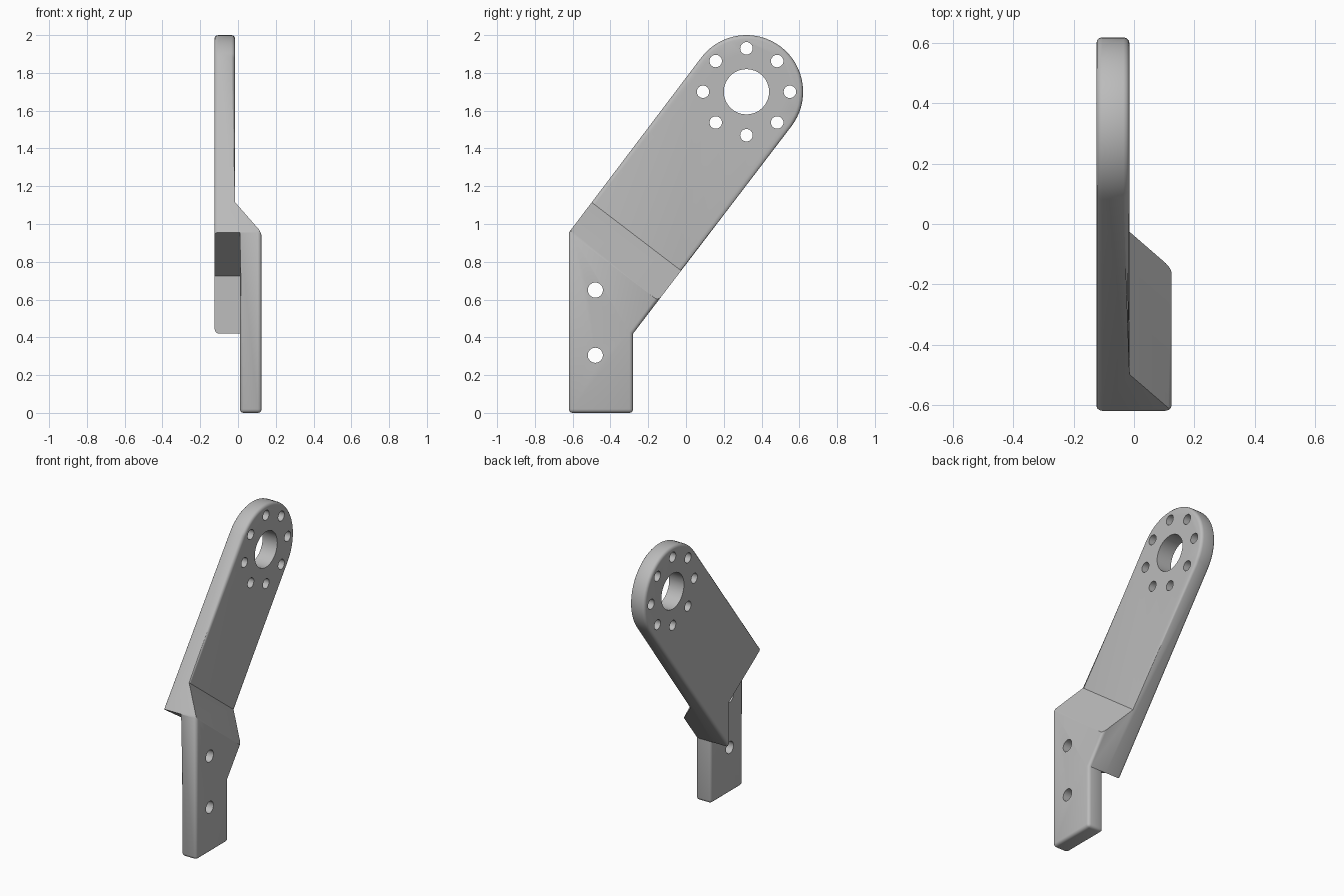
import bpy, bmesh, math
from mathutils import Vector, Matrix

if "Cube" in bpy.data.objects:
    bpy.data.objects.remove(bpy.data.objects["Cube"], do_unlink=True)

# Main dimensions (profiles are in the y-z plane)
HALF_X, INNER_X, ARM_X = 0.125, 0.01, -0.015
HUB, HUB_R = Vector((0.32, 1.70)), 0.30
SHOULDER = Vector((-0.62, 0.955))
ELBOW = Vector((-0.28, 0.42))
ALONG = Vector((0.607, 0.795)).normalized()
ACROSS = Vector((ALONG.y, -ALONG.x))


def prism(name, base, sweep):
    """Solid made by sweeping a closed 3D profile along a vector."""
    bm = bmesh.new()
    face = bm.faces.new([bm.verts.new(p) for p in base])
    out = bmesh.ops.extrude_face_region(bm, geom=[face])
    bmesh.ops.translate(bm, vec=sweep, verts=[v for v in out["geom"] if isinstance(v, bmesh.types.BMVert)])
    bmesh.ops.recalc_face_normals(bm, faces=bm.faces)
    return finish(name, bm)


def finish(name, bm):
    mesh = bpy.data.meshes.new(name)
    bm.to_mesh(mesh)
    bm.free()
    obj = bpy.data.objects.new(name, mesh)
    bpy.context.collection.objects.link(obj)
    return obj


def cut(obj, cutter):
    mod = obj.modifiers.new("cut", "BOOLEAN")
    mod.operation, mod.solver, mod.object = "DIFFERENCE", "EXACT", cutter
    cutter.hide_render = True
    bpy.context.view_layer.objects.active = obj
    bpy.ops.object.modifier_apply(modifier=mod.name)
    bpy.data.objects.remove(cutter, do_unlink=True)


# Full-thickness outline: foot, slanted arm and round hub end
outline = [Vector((-0.62, 0)), Vector((-0.28, 0)), ELBOW]
start = math.atan2(ACROSS.y, ACROSS.x)
for i in range(33):
    a = start + math.pi * i / 32
    outline.append(HUB + HUB_R * Vector((math.cos(a), math.sin(a))))
outline.append(SHOULDER)
bracket = prism("offset_bracket", [(-HALF_X, p.x, p.y) for p in outline], (2 * HALF_X, 0, 0))

# Remove the outer side of the arm, leaving a sloped step
section = [(-0.1, 0.195), (0.2, ARM_X), (3, ARM_X), (3, 0.195)]
base = []
for s, x in section:
    p = SHOULDER + ALONG * s - ACROSS
    base.append((x, p.x, p.y))
cut(bracket, prism("step_cutter", base, (0, 3 * ACROSS.x, 3 * ACROSS.y)))

# Remove the inner side of the foot
foot = [(-0.82, 1.09), (-0.28, 0.725), ELBOW, (0, 0.42), (0, -0.1), (-0.82, -0.1)]
cut(bracket, prism("foot_cutter", [(-1, y, z) for y, z in foot], (1 + INNER_X, 0, 0)))

# Round the outer rims, keeping folds and the underside crisp
bm = bmesh.new()
bm.from_mesh(bracket.data)
bmesh.ops.remove_doubles(bm, verts=bm.verts, dist=0.0005)
bmesh.ops.dissolve_limit(bm, angle_limit=0.01, verts=bm.verts, edges=bm.edges)
rims = []
for e in bm.edges:
    if len(e.link_faces) != 2 or e.calc_face_angle_signed(0) < 0.5:
        continue
    a, b = sorted((f.normal for f in e.link_faces), key=lambda n: abs(n.x))
    mid = (e.verts[0].co + e.verts[1].co) / 2
    underside = mid.x < 0 and a.y < -0.1 and a.z < 0.1
    plate_rim = abs(a.x) < 0.1 and abs(b.x) > 0.9
    toe = abs(b.x) < 0.1 and mid.z < 0.01
    if (plate_rim and not underside) or toe:
        rims.append(e)
bmesh.ops.bevel(bm, geom=rims, offset=0.02, offset_type="OFFSET", segments=3,
                profile=0.5, affect="EDGES", clamp_overlap=True)
bm.to_mesh(bracket.data)
bm.free()

# Bolt holes: hub bore, bolt circle and two foot holes
holes = [(HUB.x, HUB.y, 0.12), (-0.48, 0.65, 0.04), (-0.48, 0.305, 0.04)]
for i in range(8):
    a = math.tau * i / 8
    holes.append((HUB.x + 0.23 * math.cos(a), HUB.y + 0.23 * math.sin(a), 0.033))
bm = bmesh.new()
for y, z, r in holes:
    place = Matrix.Translation((0, y, z)) @ Matrix.Rotation(math.pi / 2, 4, "Y")
    bmesh.ops.create_cone(bm, cap_ends=True, segments=32, radius1=r, radius2=r, depth=1, matrix=place)
cut(bracket, finish("hole_cutter", bm))

# Grey metal and smooth shading
metal = bpy.data.materials.new("grey_metal")
metal.use_nodes = True
grey = (0.5, 0.5, 0.5, 1)
metal.diffuse_color = grey
metal.node_tree.nodes["Principled BSDF"].inputs["Base Color"].default_value = grey
bracket.data.materials.clear()
bracket.data.materials.append(metal)
bpy.ops.object.select_all(action="DESELECT")
bracket.select_set(True)
bpy.context.view_layer.objects.active = bracket
bpy.ops.object.shade_smooth_by_angle(angle=math.radians(32))
